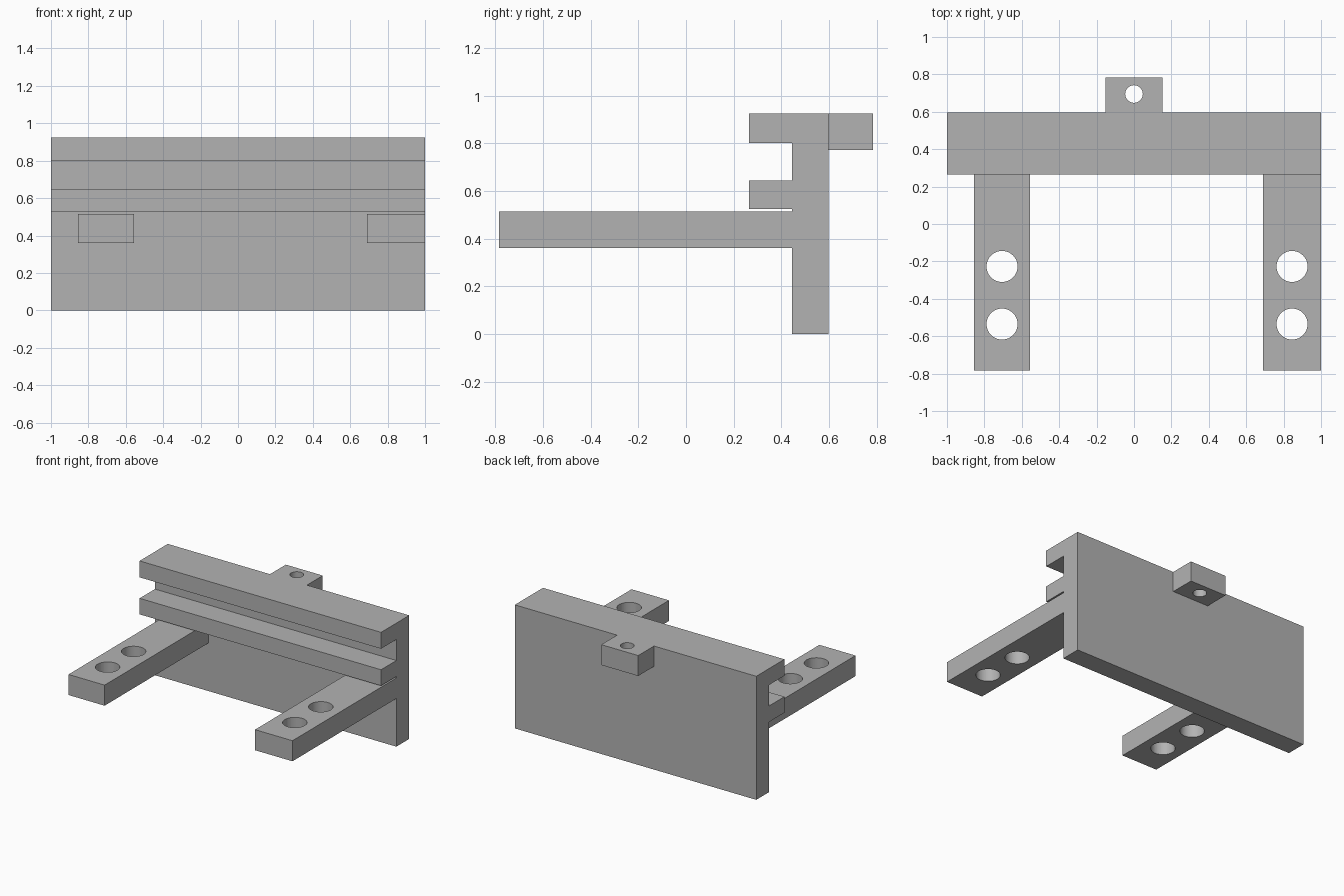
import bpy
import bmesh
import math

cube = bpy.data.objects.get("Cube")
if cube:
    bpy.data.objects.remove(cube, do_unlink=True)

grey = bpy.data.materials.new("plain grey")
grey.use_nodes = True
colour = (0.45, 0.45, 0.45, 1)
grey.diffuse_color = colour
grey.node_tree.nodes["Principled BSDF"].inputs["Base Color"].default_value = colour


def extrude_profile(name, points, vector):
    """Closed flat outline pushed along a vector into a solid."""
    bm = bmesh.new()
    face = bm.faces.new([bm.verts.new(p) for p in points])
    pushed = bmesh.ops.extrude_face_region(bm, geom=[face])["geom"]
    verts = [v for v in pushed if isinstance(v, bmesh.types.BMVert)]
    bmesh.ops.translate(bm, verts=verts, vec=vector)
    bmesh.ops.recalc_face_normals(bm, faces=bm.faces)
    mesh = bpy.data.meshes.new(name)
    bm.to_mesh(mesh)
    bm.free()
    mesh.materials.append(grey)
    obj = bpy.data.objects.new(name, mesh)
    bpy.context.collection.objects.link(obj)
    return obj


def block(name, x, y, z):
    corners = [(x[0], y[0], z[0]), (x[1], y[0], z[0]),
               (x[1], y[1], z[0]), (x[0], y[1], z[0])]
    return extrude_profile(name, corners, (0, 0, z[1] - z[0]))


def drill(obj, x, y, z, radius):
    """Vertical through hole."""
    bpy.ops.mesh.primitive_cylinder_add(vertices=48, radius=radius, depth=0.5,
                                        location=(x, y, z))
    cutter = bpy.context.object
    cutter.data.materials.append(grey)
    cutter.hide_render = True
    bpy.ops.object.select_all(action='DESELECT')
    bpy.context.view_layer.objects.active = obj
    obj.select_set(True)
    cut = obj.modifiers.new("hole", 'BOOLEAN')
    cut.operation = 'DIFFERENCE'
    cut.solver = 'EXACT'
    cut.object = cutter
    bpy.ops.object.modifier_apply(modifier=cut.name)
    bpy.data.objects.remove(cutter, do_unlink=True)
    bpy.ops.object.shade_smooth_by_angle(angle=math.radians(30))


LIP, FRONT, BACK, END = 0.264, 0.445, 0.597, 0.784
TOP = 0.925

# Upright plate with two full-width rails on its front
outline = [(BACK, 0), (BACK, TOP), (LIP, TOP), (LIP, 0.802), (FRONT, 0.802),
           (FRONT, 0.645), (LIP, 0.645), (LIP, 0.525), (FRONT, 0.525), (FRONT, 0)]
extrude_profile("railed_plate", [(-1, y, z) for y, z in outline], (2, 0, 0))

# Forward arms, each with two holes
for name, x in (("right_arm", (-0.855, -0.556)), ("left_arm", (0.69, 1.0))):
    arm = block(name, x, (-END, FRONT), (0.36, 0.514))
    for y in (-0.227, -0.535):
        drill(arm, sum(x) / 2, y, 0.437, 0.083)

# Drilled tab on the back
tab = block("back_tab", (-0.153, 0.153), (BACK, END), (0.772, TOP))
drill(tab, 0, 0.695, 0.85, 0.047)
